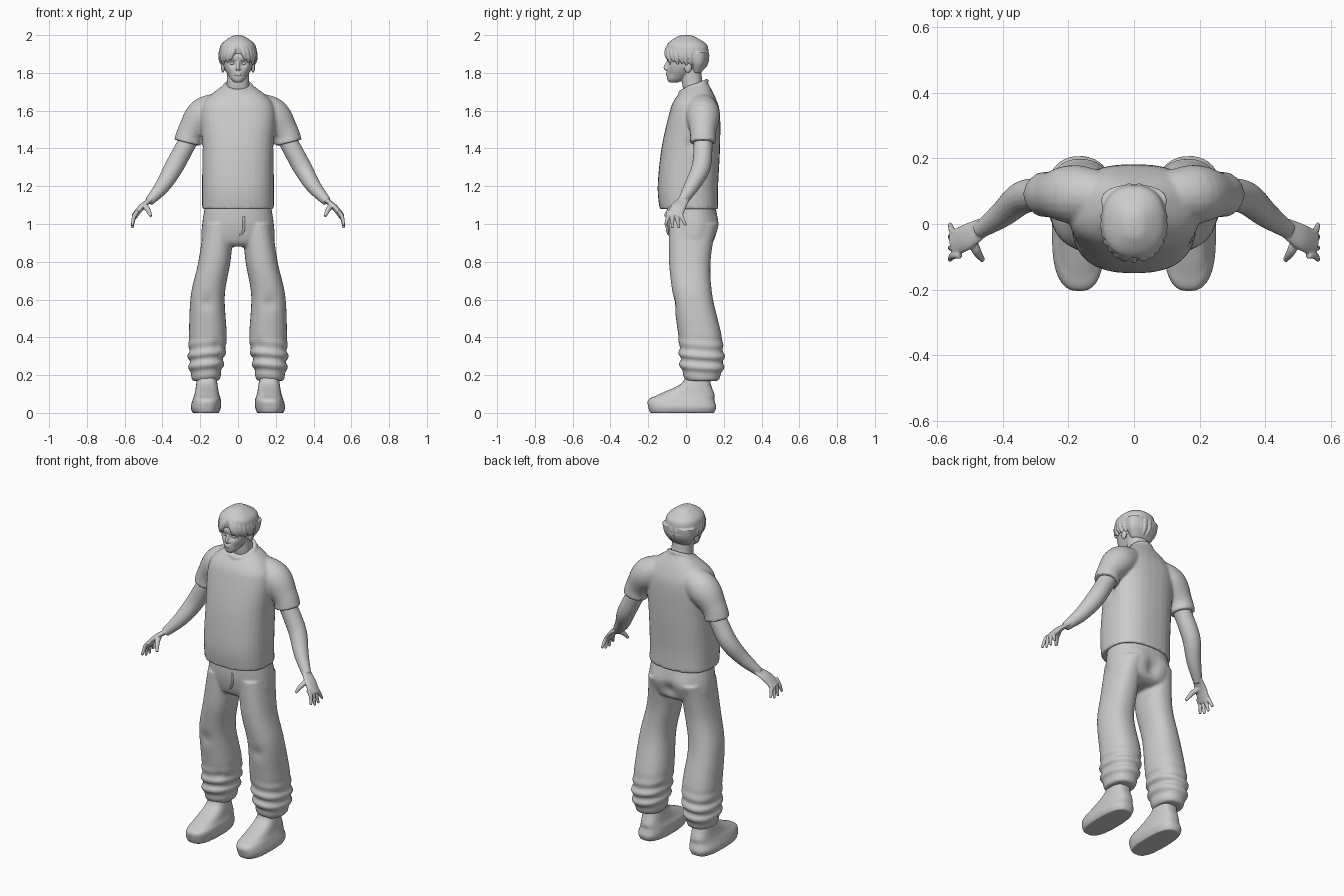
import bpy, bmesh, math
from mathutils import Vector, Matrix

cube = bpy.data.objects.get("Cube")
if cube:
    bpy.data.objects.remove(cube)

colour = (.6, .6, .6, 1)
grey = bpy.data.materials.new("plain grey")
grey.use_nodes = True
grey.diffuse_color = colour
grey.node_tree.nodes["Principled BSDF"].inputs["Base Color"].default_value = colour
sides = {"left": 1, "right": -1}
UP, ACROSS = Vector((0, 0, 1)), Vector((0, 1, 0))


def smooth_rows(rows, steps=6):
    """Insert flowing in-between rows (Hermite interpolation)."""
    rows = [Vector(row) for row in rows]
    last = len(rows) - 1
    result = []
    for index in range(last):
        start, end = rows[index], rows[index + 1]
        leave = (end - rows[max(index - 1, 0)]) / 2
        arrive = (rows[min(index + 2, last)] - start) / 2
        for step in range(steps):
            t = step / steps
            ease = t * t * (3 - 2 * t)
            result.append(start.lerp(end, ease) + leave * t * (1 - t) ** 2 - arrive * t * t * (1 - t))
    return result + [rows[last]]


def oval(centre, wide, deep, power, count=32):
    """Ring of points, squarer as the power rises."""
    points = []
    for index in range(count):
        angle = math.tau * index / count
        c, s = math.cos(angle), math.sin(angle)
        points.append(centre + wide * math.copysign(abs(c) ** (2 / power), c)
                      + deep * math.copysign(abs(s) ** (2 / power), s))
    return points


def skin(bm, rings):
    """Join rings of points into a capped tube."""
    loops = [[bm.verts.new(point) for point in ring] for ring in rings]
    faces = [bm.faces.new(loops[0]), bm.faces.new(loops[-1])]
    for lower, upper in zip(loops, loops[1:]):
        for index in range(len(lower)):
            faces.append(bm.faces.new((lower[index - 1], lower[index], upper[index], upper[index - 1])))
    bmesh.ops.recalc_face_normals(bm, faces=faces)


def stack(bm, rows, side=1, power=2.3):
    """Upright loft through rows of: height, inner x, outer x, front y, back y."""
    rings = []
    for z, inner, outer, front, back in smooth_rows(rows):
        centre = Vector((side * (inner + outer) / 2, (front + back) / 2, z))
        wide, deep = Vector(((outer - inner) / 2, 0, 0)), Vector((0, (back - front) / 2, 0))
        rings.append(oval(centre, wide, deep, power))
    skin(bm, rings)


def trunk(bm, rows, power=2.3):
    """Upright loft centred on x, through rows of: height, half width, front y, back y."""
    stack(bm, [(z, -half, half, front, back) for z, half, front, back in rows], power=power)


def sweep(bm, rows, side=1, reference=ACROSS, flat=1):
    """Tube through rows of: x, y, z, radius."""
    rows = smooth_rows([(side * x, y, z, radius) for x, y, z, radius in rows])
    points = [row.to_3d() for row in rows]
    rings = []
    for index, point in enumerate(points):
        ahead = points[min(index + 1, len(points) - 1)] - points[max(index - 1, 0)]
        wide = ahead.cross(reference).normalized()
        deep = wide.cross(ahead).normalized()
        radius = rows[index].w
        rings.append(oval(point, wide * radius * flat, deep * radius, 2, 20))
    skin(bm, rings)


def blob(bm, place, size):
    matrix = Matrix.Translation(place) @ Matrix.Diagonal((*size, 1))
    bmesh.ops.create_uvsphere(bm, u_segments=24, v_segments=16, radius=1, matrix=matrix)


def fuse(name, bm, voxel, soften=2, dents=()):
    """Blend overlapping solids into one skin, then push soft mirrored dents into it."""
    rough = bpy.data.meshes.new(name)
    bm.to_mesh(rough)
    bm.free()
    obj = bpy.data.objects.new(name, rough)
    bpy.context.collection.objects.link(obj)
    blend = obj.modifiers.new("blend", 'REMESH')
    blend.mode = 'VOXEL'
    blend.voxel_size = voxel
    obj.modifiers.new("soften", 'SMOOTH').iterations = soften
    graph = bpy.context.evaluated_depsgraph_get()
    mesh = bpy.data.meshes.new_from_object(obj.evaluated_get(graph))
    obj.modifiers.clear()
    obj.data = mesh
    bpy.data.meshes.remove(rough)
    for (x, y, z), radius, shift in dents:
        for side in sides.values():
            centre, push = Vector((side * x, y, z)), Vector((side * shift[0], *shift[1:]))
            for vert in mesh.vertices:
                vert.co += push * math.exp(-((vert.co - centre).length / radius) ** 2)
    mesh.materials.clear()
    mesh.materials.append(grey)
    mesh.shade_smooth()
    return obj


# Shirt: body, sleeves and a sloping collar
bm = bmesh.new()
trunk(bm, [(1.08, .19, -.14, .17), (1.2, .19, -.15, .17), (1.4, .19, -.13, .18),
           (1.58, .2, -.09, .18), (1.66, .17, -.06, .16), (1.74, .07, .01, .12)], power=2.5)
for side in sides.values():
    sweep(bm, [(.07, .08, 1.63, .07), (.18, .09, 1.58, .09), (.25, .09, 1.49, .07), (.27, .09, 1.43, .07)], side)
collar = []
for step in range(18):
    angle = math.tau * step / 16
    rise = math.sin(angle)
    collar.append((.07 * math.cos(angle), .04 + .07 * rise, 1.73 + .03 * rise, .01))
sweep(bm, collar, reference=UP)
fuse("shirt", bm, .008, soften=3, dents=[((.2, .03, 1.42), .03, (-.01, 0, 0))])

# Trousers: hips and two loose legs, rippled where the cloth gathers above the cuffs
bm = bmesh.new()
trunk(bm, [(1.12, .17, -.1, .15), (1, .19, -.1, .17), (.91, .19, -.08, .15), (.88, .15, -.05, .11)])
for side in sides.values():
    stack(bm, [(1, .02, .18, -.09, .16), (.8, .04, .21, -.09, .13), (.62, .07, .25, -.07, .14),
               (.4, .06, .26, -.04, .19), (.25, .08, .26, -.03, .2), (.17, .1, .24, 0, .17)], side)
trousers = fuse("trousers", bm, .008, dents=[
    ((0, .17, .95), .04, (0, -.01, 0)), ((.09, .17, 1), .05, (0, .01, 0)),
    ((.17, -.08, .58), .04, (0, .01, 0)), ((.1, -.04, .36), .03, (0, .01, 0))])
for vert in trousers.data.vertices:
    x, y, z = vert.co
    gather = math.exp(-((z - .28) / .08) ** 2)
    vert.co += vert.normal * .007 * gather * math.sin(100 * z + 9 * abs(x) + 7 * y)

# Fly flap
bm = bmesh.new()
sweep(bm, [(.03, -.1, 1.04, .007), (.03, -.1, .97, .007), (.01, -.09, .94, .005)])
fuse("fly_flap", bm, .003)

for label, side in sides.items():
    # Shoe and ankle
    bm = bmesh.new()
    stack(bm, [(0, .1, .24, -.19, .15), (.03, .09, .25, -.2, .16), (.07, .09, .24, -.2, .15),
               (.1, .1, .23, -.14, .15), (.16, .11, .22, -.02, .13), (.24, .12, .21, 0, .13)], side, power=2.7)
    fuse(label + "_shoe", bm, .006)

    # Bare arm, palm, four spread fingers and thumb
    bm = bmesh.new()
    sweep(bm, [(.23, .09, 1.5, .05), (.28, .09, 1.41, .05), (.34, .08, 1.3, .05), (.4, .03, 1.2, .04),
               (.47, -.02, 1.12, .025)], side)
    sweep(bm, [(.46, -.01, 1.13, .03), (.51, -.04, 1.09, .04), (.55, -.06, 1.04, .04)], side, flat=.4)
    for finger in range(4):
        spread = finger - 1.5
        root, tip = .024 * spread - .06, .036 * spread - .055
        sweep(bm, [(.53, root, 1.07, .01), (.55, root, 1.04, .011), (.56, tip, .97 + .015 * abs(spread), .007)], side)
    sweep(bm, [(.5, -.03, 1.1, .016), (.48, -.08, 1.08, .014), (.46, -.11, 1.04, .008)], side)
    fuse(label + "_arm", bm, .004)

# Head: skull, neck, nose, lips, ears and brows, with hollowed eye sockets
bm = bmesh.new()
trunk(bm, [(1.75, .02, -.09, -.04), (1.77, .04, -.1, 0), (1.82, .07, -.1, .07), (1.86, .08, -.1, .1),
           (1.9, .08, -.1, .1), (1.98, .03, -.04, .04)])
trunk(bm, [(1.66, .07, 0, .12), (1.74, .06, -.02, .09), (1.82, .06, -.02, .08)])
sweep(bm, [(0, -.09, 1.87, .007), (0, -.11, 1.83, .009), (0, -.1, 1.82, .01)])
for height in (1.79, 1.8):
    blob(bm, (0, -.1, height), (.02, .008, .005))
for side in sides.values():
    blob(bm, (side * .01, -.1, 1.82), (.007, .008, .006))
    blob(bm, (side * .08, .01, 1.83), (.01, .02, .03))
    sweep(bm, [(.01, -.1, 1.87, .005), (.04, -.09, 1.87, .005), (.06, -.08, 1.86, .004)], side)
fuse("head", bm, .0035, dents=[((.03, -.1, 1.85), .017, (0, .014, 0)), ((.05, -.08, 1.79), .02, (0, .006, 0))])

# Eyes
bm = bmesh.new()
for side in sides.values():
    blob(bm, (side * .03, -.08, 1.85), (.015, .01, .008))
fuse("eyes", bm, .002)

# Hair: cap, nape and locks swept from the parting
bm = bmesh.new()
trunk(bm, [(1.9, .1, -.1, .12), (1.95, .09, -.1, .11), (1.99, .04, -.05, .05), (2, .01, -.01, .02)])
trunk(bm, [(1.8, .06, .03, .08), (1.85, .09, .02, .11), (1.91, .1, .02, .12)])
for side in sides.values():
    for lock in range(12):
        start = math.pi * (lock + .3) / 12
        turn = .4 * (1 - start / math.pi)
        lowest = -.1 - .2 * start - .1 * (lock % 2)
        rows = []
        for step in range(6):
            along = step / 5
            azimuth = start + turn * along
            lift = 1.1 + (lowest - 1.1) * along
            reach = math.cos(lift)
            rows.append((.09 * reach * math.sin(azimuth), -.11 * reach * math.cos(azimuth),
                         1.88 + .1 * math.sin(lift), .017 - .012 * along ** 4))
        sweep(bm, rows, side, reference=UP)
fuse("hair", bm, .004)
